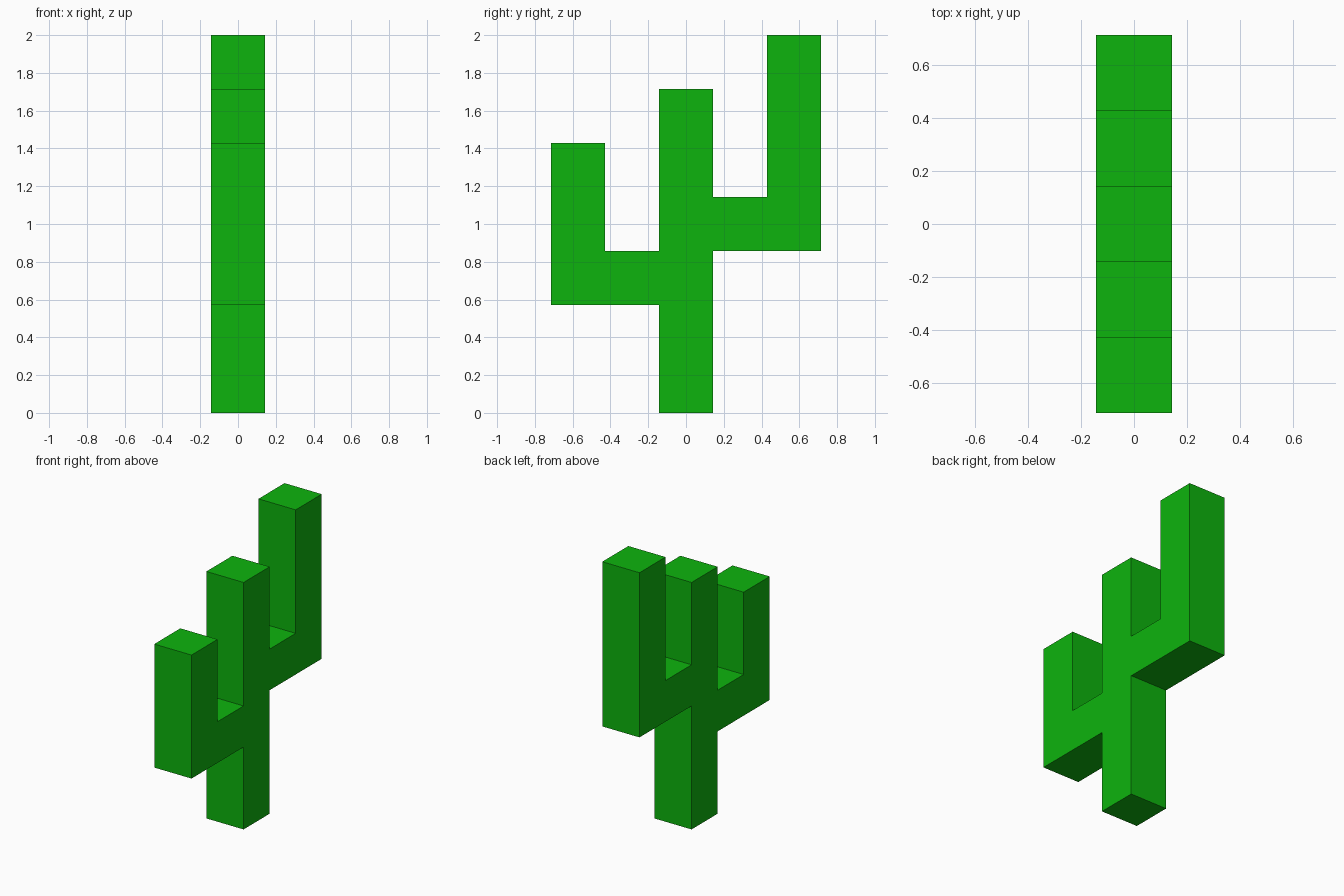
import bpy
import bmesh

cube = bpy.data.objects.get("Cube")
if cube:
    bpy.data.objects.remove(cube, do_unlink=True)

U = 2 / 7  # one block: the thickness of the trunk and arms

# Flat green
green = bpy.data.materials.new("cactus green")
green.use_nodes = True
color = (0.004, 0.456, 0.004, 1)
green.diffuse_color = color
green.node_tree.nodes["Principled BSDF"].inputs["Base Color"].default_value = color

# Side outline (y, z) in blocks: trunk, tall back arm, short front arm
outline = [
    (-0.5, 0), (0.5, 0), (0.5, 3),
    (2.5, 3), (2.5, 7), (1.5, 7), (1.5, 4), (0.5, 4),
    (0.5, 6), (-0.5, 6),
    (-0.5, 3), (-1.5, 3), (-1.5, 5), (-2.5, 5), (-2.5, 2), (-0.5, 2),
]

# Extrude the outline one block wide along x
bm = bmesh.new()
side = bm.faces.new([bm.verts.new((-U / 2, y * U, z * U)) for y, z in outline])
extruded = bmesh.ops.extrude_face_region(bm, geom=[side])["geom"]
moved = [v for v in extruded if isinstance(v, bmesh.types.BMVert)]
bmesh.ops.translate(bm, verts=moved, vec=(U, 0, 0))
# Keep exactly one face on each side
if not any(all(v.co.x < 0 for v in f.verts) for f in bm.faces):
    bm.faces.new([v for v in side.verts])
bmesh.ops.recalc_face_normals(bm, faces=bm.faces[:])

mesh = bpy.data.meshes.new("cactus")
bm.to_mesh(mesh)
bm.free()
mesh.materials.append(green)
cactus = bpy.data.objects.new("cactus", mesh)
bpy.context.collection.objects.link(cactus)
